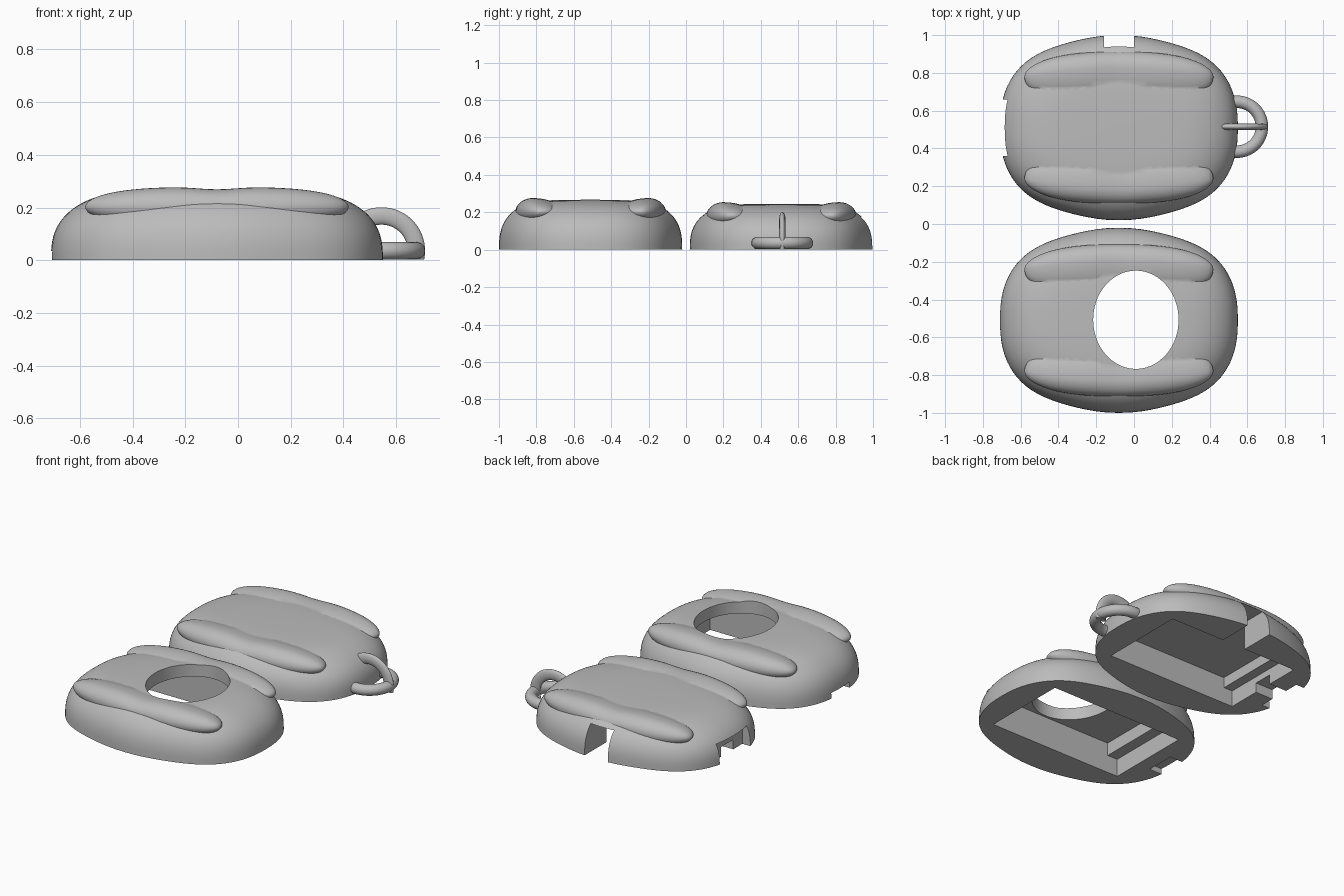
import bpy, bmesh, math

if "Cube" in bpy.data.objects:
    bpy.data.objects.remove(bpy.data.objects["Cube"])

gray = bpy.data.materials.new("light_gray")
gray.diffuse_color = (0.5, 0.5, 0.5, 1)
gray.use_nodes = True
gray.node_tree.nodes["Principled BSDF"].inputs["Base Color"].default_value = gray.diffuse_color
CX, A, B = -0.08, 0.63, 0.49          # shell centre and half sizes
P = 2.75                              # fullness of the dome profile


def finish(name, bm):
    bmesh.ops.recalc_face_normals(bm, faces=bm.faces)
    me = bpy.data.meshes.new(name)
    bm.to_mesh(me)
    bm.free()
    me.materials.append(gray)
    ob = bpy.data.objects.new(name, me)
    bpy.context.collection.objects.link(ob)
    return ob


def loft(name, rings):
    """Closed skin over a list of rings of points."""
    bm = bmesh.new()
    rows = [[bm.verts.new(p) for p in ring] for ring in rings]
    n = len(rows[0])
    for r, s in zip(rows, rows[1:]):
        for i in range(n):
            bm.faces.new((r[i], r[(i + 1) % n], s[(i + 1) % n], s[i]))
    bm.faces.new(rows[0])
    bm.faces.new(rows[-1])
    return finish(name, bm)


def ellipse(cx, cy, rx, ry, z, n=96, e=2.0, pinch=0.0):
    pts = []
    for i in range(n):
        a = math.tau * i / n
        c, s = math.cos(a), math.sin(a)
        u = math.copysign(abs(c) ** (2 / e), c)
        v = math.copysign(abs(s) ** (2 / e), s) * (1 - pinch * math.sin(math.pi * u) ** 2)
        pts.append((cx + rx * u, cy + ry * v, z))
    return pts


def box(x0, x1, y0, y1, z0, z1):
    return loft("cutter", [[(x0, y0, z), (x1, y0, z), (x1, y1, z), (x0, y1, z)] for z in (z0, z1)])


def combine(ob, other, op):
    bpy.context.view_layer.objects.active = ob
    m = ob.modifiers.new("bool", 'BOOLEAN')
    m.operation, m.solver, m.object = op, 'EXACT', other
    bpy.ops.object.modifier_apply(modifier=m.name)
    bpy.data.objects.remove(other)


def smooth(ob, deg=32):
    bpy.ops.object.select_all(action='DESELECT')
    ob.select_set(True)
    bpy.context.view_layer.objects.active = ob
    bpy.ops.object.shade_smooth_by_angle(angle=math.radians(deg))


def puffy_roll(cy, side, zc):
    """Soft roll along one long edge, bent to follow the outline, wider inward."""
    rings = []
    for i in range(41):
        t = math.sin(math.pi / 2 * (-0.985 + 1.97 * i / 40))
        w = (1 - abs(t) ** 3.2) ** 0.5
        k = 1 - t * t
        x, y = CX + 0.5 * t, cy + side * (0.27 + 0.045 * k)
        rh = (0.076 - 0.009 * math.exp(-(t / 0.2) ** 2)) * w
        ring = []
        for j in range(32):
            c, s = math.cos(math.tau * j / 32), math.sin(math.tau * j / 32)
            rw = (0.1 - 0.012 * k if c > 0 else 0.16) * w
            ring.append((x, y + side * rw * c, zc + rh * s))
        rings.append(ring)
    return loft("roll", rings)


def shell(name, cy, h, roll_z, cuts):
    # domed body, rounded in plan, softly levelled off at the top
    rings = []
    for i in range(33):
        a = math.pi / 2 * i / 32 * 0.985
        r, z = math.cos(a) ** (2 / P), 1.1 * h * math.sin(a) ** (2 / P)
        if z > 0:
            z = z * (1 + (z / (1.02 * h)) ** 14) ** (-1 / 14)
        rings.append(ellipse(CX, cy, A * r, B * r, z, e=2.42, pinch=0.03))
    ob = loft(name, rings)
    for side in (-1, 1):
        combine(ob, puffy_roll(cy, side, roll_z), 'UNION')
    for c in cuts:
        combine(ob, c, 'DIFFERENCE')
    smooth(ob)
    return ob


# back shell: cavity, shelf, end opening with channel, side notch
shell("back_shell", 0.51, 0.246, 0.180, [
    box(-0.46, 0.37, 0.24, 0.78, -0.1, 0.165),
    box(-0.52, -0.40, 0.241, 0.779, -0.1, 0.10),
    box(-0.90, -0.64, 0.36, 0.66, -0.1, 0.12),
    box(-0.80, -0.48, 0.45, 0.57, -0.1, 0.06),
    box(-0.16, 0.0, 0.70, 1.2, -0.1, 0.175),
])

# front shell: cavity, shelf, shallow end notch, oval window
shell("front_shell", -0.51, 0.268, 0.202, [
    box(-0.46, 0.38, -0.78, -0.24, -0.1, 0.19),
    box(-0.53, -0.40, -0.779, -0.241, -0.1, 0.11),
    box(-0.90, -0.62, -0.60, -0.42, -0.1, 0.035),
    loft("cutter", [ellipse(0.01, -0.507, 0.226, 0.26, z) for z in (0.1, 0.5)]),
])


def ring(name, upright, thin):
    """Hanging loop, trimmed at the ground."""
    rings_n, tube_n, R, r = 64, 20, 0.132, 0.033
    bm = bmesh.new()
    grid = []
    for i in range(rings_n):
        a = math.tau * i / rings_n
        row = []
        for j in range(tube_n):
            b = math.tau * j / tube_n
            d, h = R + r * math.cos(b), r * thin * math.sin(b)
            u, v = d * math.cos(a), d * math.sin(a)
            p = (u, h, v) if upright else (u, v, h)
            row.append(bm.verts.new((0.545 + p[0], 0.515 + p[1], 0.036 + p[2])))
        grid.append(row)
    for i in range(rings_n):
        for j in range(tube_n):
            k, l = (i + 1) % rings_n, (j + 1) % tube_n
            bm.faces.new((grid[i][j], grid[k][j], grid[k][l], grid[i][l]))
    geo = bm.verts[:] + bm.edges[:] + bm.faces[:]
    bmesh.ops.bisect_plane(bm, geom=geo, plane_co=(0, 0, 0.002), plane_no=(0, 0, 1), clear_inner=True)
    bmesh.ops.holes_fill(bm, edges=[e for e in bm.edges if e.is_boundary], sides=0)
    smooth(finish(name, bm), 40)


ring("flat_loop", False, 1.0)
ring("upright_loop", True, 0.5)
